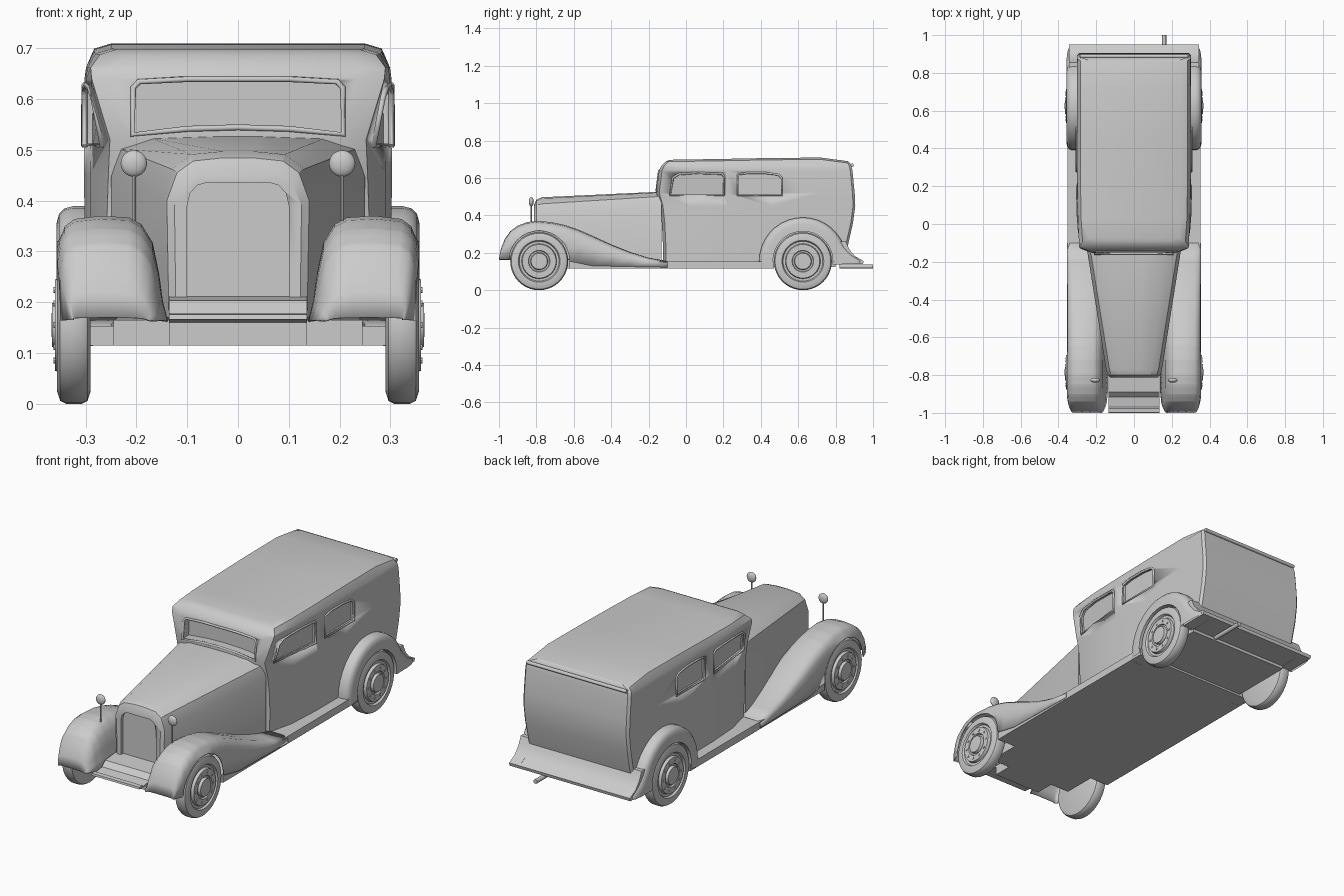
import bpy, bmesh
from math import sin, cos, pi, sqrt, radians
from mathutils import Vector

if "Cube" in bpy.data.objects:
    bpy.data.objects.remove(bpy.data.objects["Cube"])


def finish(name, bm, angle=32):
    bmesh.ops.remove_doubles(bm, verts=bm.verts, dist=1e-5)
    bmesh.ops.recalc_face_normals(bm, faces=bm.faces)
    me = bpy.data.meshes.new(name)
    bm.to_mesh(me)
    bm.free()
    ob = bpy.data.objects.new(name, me)
    bpy.context.collection.objects.link(ob)
    activate(ob)
    bpy.ops.object.shade_smooth_by_angle(angle=radians(angle))
    return ob


def activate(ob):
    bpy.ops.object.select_all(action='DESELECT')
    ob.select_set(True)
    bpy.context.view_layer.objects.active = ob


def loft(name, rings, closed=True, caps=True, angle=32):
    bm = bmesh.new()
    vs = [[bm.verts.new(p) for p in r] for r in rings]
    n = len(rings[0])
    for a, b in zip(vs, vs[1:]):
        for i in range(n if closed else n - 1):
            j = (i + 1) % n
            bm.faces.new((a[i], a[j], b[j], b[i]))
    if caps:  # strip caps across a symmetric ring
        for r in (vs[0], vs[-1]):
            for i in range(n // 2 - 1):
                q = (r[i], r[i + 1], r[n - 2 - i], r[n - 1 - i])
                bm.faces.new(q if len(set(q)) == 4 else q[:3])
    return finish(name, bm, angle)


def prism(name, a, b):
    bm = bmesh.new()
    va, vb = [bm.verts.new(p) for p in a], [bm.verts.new(p) for p in b]
    bm.faces.new(va)
    bm.faces.new(vb)
    for i in range(len(a)):
        j = (i + 1) % len(a)
        bm.faces.new((va[i], va[j], vb[j], vb[i]))
    return finish(name, bm)


def side_prism(name, prof, w):
    return prism(name, [(-w, y, z) for y, z in prof], [(w, y, z) for y, z in prof])


def box(name, x, y0, y1, z0, z1):
    return side_prism(name, [(y0, z0), (y1, z0), (y1, z1), (y0, z1)], x)


def lathe(name, prof, s, y, z, seg=40):
    rings = [[(s * x, y + r * cos(2 * pi * k / seg), z + r * sin(2 * pi * k / seg))
              for k in range(seg)] for x, r in prof]
    return loft(name, rings, caps=False)


def cylinder(name, loc, r, depth, rot=(0, 0, 0), seg=16):
    bpy.ops.mesh.primitive_cylinder_add(vertices=seg, radius=r, depth=depth, location=loc, rotation=rot)
    ob = bpy.context.object
    ob.name = name
    bpy.ops.object.shade_smooth_by_angle()
    return ob


def cut(ob, cutter):
    m = ob.modifiers.new("cut", 'BOOLEAN')
    m.operation, m.object, m.solver = 'DIFFERENCE', cutter, 'EXACT'
    activate(ob)
    bpy.ops.object.modifier_apply(modifier=m.name)
    bpy.data.objects.remove(cutter)


def frame(name, pts, r):
    cu = bpy.data.curves.new(name, 'CURVE')
    cu.dimensions, cu.bevel_depth, cu.bevel_resolution = '3D', r, 1
    sp = cu.splines.new('POLY')
    sp.points.add(len(pts) - 1)
    for p, c in zip(sp.points, pts):
        p.co = (*c, 1)
    sp.use_cyclic_u = True
    bpy.context.collection.objects.link(bpy.data.objects.new(name, cu))


def interp(t, tab):
    for a, b in zip(tab, tab[1:]):
        if t <= b[0]:
            f = max(0, (t - a[0]) / (b[0] - a[0]))
            return [p + (q - p) * f for p, q in zip(a, b)][1:]
    return list(tab[-1][1:])


# Cabin: plan outlines stacked by height (z, front y, rear y, front half width, half width)
levels = [(.15, -.12, .84, .255, .298), (.25, -.12, .868, .258, .300), (.36, -.125, .893, .258, .302),
          (.45, -.135, .905, .255, .303), (.52, -.155, .902, .252, .303), (.64, -.14, .89, .288, .302),
          (.662, -.13, .885, .29, .299), (.69, -.105, .878, .272, .283), (.70, -.085, .865, .24, .25)]
crown = [(-.1, -.003), (.2, .002), (.55, .009), (.72, .009), (.88, -.012)]


def half_width(y, z):
    f, r, wf, w = interp(z, levels)
    return interp(y, [(f, wf), (.03, wf + .75 * (w - wf)), (.22, w), (1, w)])[0]


rings = []
for z, f, r, wf, w in levels:
    half = [(wf - .05, f - .004), (wf, f + .012)] + [(half_width(y, z), y) for y in (.03, .22, .45, .72)]
    half += [(w, r - .012), (w - .012, r)]
    lift = [interp(y, crown)[0] * (z > .67) for x, y in half]
    right = [(x, y, z + d) for (x, y), d in zip(half, lift)]
    rings.append(right + [(-x, y, zz) for x, y, zz in reversed(right)])
cabin = loft("cabin", rings, angle=25)

# Side windows: recessed panes with frames that follow the body side
windows = {"front_window": [(-.085, .508), (.203, .508), (.203, .61), (.19, .622), (.05, .627), (-.04, .62), (-.07, .60)],
           "rear_window": [(.277, .508), (.512, .508), (.512, .60), (.495, .617), (.42, .627), (.33, .627), (.277, .618)]}
for s in (-1, 1):
    for name, out in windows.items():
        at = lambda d: [(s * (half_width(y, z) + d), y, z) for y, z in out]
        cut(cabin, prism("window_cutter", at(-.016), at(.04)))
        frame(name + "_frame", at(.0), .006)

# Windscreen recess with frame
ws = [(-.208, .53), (-.1, .541), (0, .544), (.1, .541), (.208, .53), (.206, .622), (.195, .634),
      (.1, .639), (-.1, .639), (-.195, .634), (-.206, .622)]
cut(cabin, prism("screen_cutter", [(x, -.3, z) for x, z in ws], [(x, -.105, z) for x, z in ws]))
frame("windscreen_frame", [(x, interp(z, levels)[0] - .004, z) for x, z in ws], .006)

# Rear roof gutter
cylinder("rear_roof_trim", (0, .888, .668), .009, .57, (0, pi / 2, 0))

# Hood: tapered loft with a rounded nose
sections = [(-.812, [(.122, .17), (.125, .39), (.108, .43), (.08, .45), (.03, .456)]),
            (-.80, [(.136, .17), (.14, .40), (.12, .455), (.088, .478), (.03, .484)]),
            (-.77, [(.142, .17), (.148, .405), (.13, .462), (.092, .491), (.03, .497)]),
            (-.13, [(.25, .15), (.25, .445), (.232, .502), (.17, .523), (.05, .527)])]
rings = [[(x, y, z) for x, z in h] + [(-x, y, z) for x, z in reversed(h)] for y, h in sections]
hood = loft("hood", rings, angle=25)
g = [(-.1, .21), (.1, .21), (.1, .39), (.094, .415), (.08, .43), (.06, .436),
     (-.06, .436), (-.08, .43), (-.094, .415), (-.1, .39)]
cut(hood, prism("grille_cutter", [(x, -.9, z) for x, z in g], [(x, -.795, z) for x, z in g]))

# Front fenders: swept shells with a wheel arch on the outer side
tops = [(-1, .17), (-.99, .22), (-.97, .272), (-.94, .315), (-.90, .345), (-.85, .364), (-.8, .37), (-.72, .364),
        (-.65, .349), (-.58, .326), (-.5, .291), (-.4, .245), (-.3, .205), (-.2, .174), (-.1, .156)]
section = [(.356, 0), (.356, .55), (.351, .78), (.341, .90), (.322, .97), (.27, 1), (.215, .985),
           (.19, .92), (.168, .75), (.155, .45), (.148, .2), (.138, 0)]
ys = sorted({t[0] for t in tops} | {-.785 + .162 * cos(k * pi / 16) for k in range(17)})
for s in (-1, 1):
    rings = []
    for y in ys:
        top = interp(y, tops)[0]
        squeeze = interp(y, [(-1, .72), (-.985, .83), (-.95, .94), (-.89, 1), (0, 1)])[0]
        base = interp(y, [(-1, .165), (-.65, .16), (-.5, .13), (0, .12)])[0]
        arch = .155 + sqrt(max(0, .162 ** 2 - (y + .785) ** 2)) if abs(y + .785) < .161 else 0
        ring = []
        for i, (x, f) in enumerate(section):
            z = base + (top - base) * f
            if i < 5:
                z = max(z, arch + .002 * i)
            ring.append((s * (.25 + (x - .25) * squeeze), y, z))
        rings.append(ring)
    ob = loft("front_fender", rings, closed=False, caps=False, angle=40)
    ob.modifiers.new("sheet", 'SOLIDIFY').thickness = .005

# Rear fenders: arch around the wheel that runs out into the tail
R, r, cy, cz = .234, .16, .625, .155
outer = [(cy + R * cos(radians(a)), cz + R * sin(radians(a))) for a in range(190, 29, -10)]
outer += [(.85, .232), (.89, .19), (.946, .158), (.946, .14)]
inner = [(cy + r * cos(radians(a)), cz + r * sin(radians(a))) for a in list(range(190, 29, -10)) + [20, 10, 0, -6]]
for s in (-1, 1):
    rings = []
    for o, i in zip(outer, inner):
        o, i = Vector(o), Vector(i)
        ring = [(x, o.lerp(i, t)) for x, t in
                ((.285, 0), (.325, 0), (.342, .06), (.352, .2), (.357, .45), (.357, 1), (.285, 1))]
        rings.append([(s * x, p.x, p.y) for x, p in ring])
    loft("rear_fender", rings, caps=False, angle=40)

# Tail, floor, running boards and front apron
side_prism("tail_apron", [(.79, .14), (.946, .14), (.95, .156), (.905, .18), (.875, .215), (.855, .26), (.79, .26)], .345)
box("floor_and_running_boards", .352, -.625, .47, .115, .153)
box("rear_floor", .287, .46, .80, .125, .2)
box("front_floor", .245, -.80, -.62, .115, .165)
side_prism("front_apron", [(-.79, .212), (-.89, .203), (-.915, .178), (-.97, .17), (-.976, .178), (-.998, .176),
                           (-1, .166), (-.9, .16), (-.9, .115), (-.79, .115)], .136)
cylinder("exhaust_pipe", (.16, .91, .127), .011, .18, (pi / 2, 0, 0))

# Wheels with stepped rims, hub caps and bolts
wheel = [(.29, 0), (.29, .13), (.296, .149), (.308, .155), (.338, .155), (.35, .149), (.356, .13), (.356, .112),
         (.346, .106), (.346, .094), (.360, .09), (.360, .058), (.352, .055), (.352, .047), (.366, .043), (.367, 0)]
for s in (-1, 1):
    for y in (-.785, .625):
        lathe("wheel", wheel, s, y, .155)
        for k in range(10):
            a = 2 * pi * k / 10
            cylinder("wheel_bolt", (s * .36, y + .073 * cos(a), .155 + .073 * sin(a)), .006, .006, (0, pi / 2, 0), 8)

# Headlamps: half-round bowls on thin posts
for s in (-1, 1):
    cylinder("headlamp_post", (s * .204, -.828, .405), .004, .09, seg=10)
    bpy.ops.mesh.primitive_uv_sphere_add(segments=24, ring_count=12, radius=.026, location=(s * .205, -.827, .473))
    lamp = bpy.context.object
    lamp.name = "headlamp"
    lamp.scale.y = .5
    bpy.ops.object.shade_smooth()
